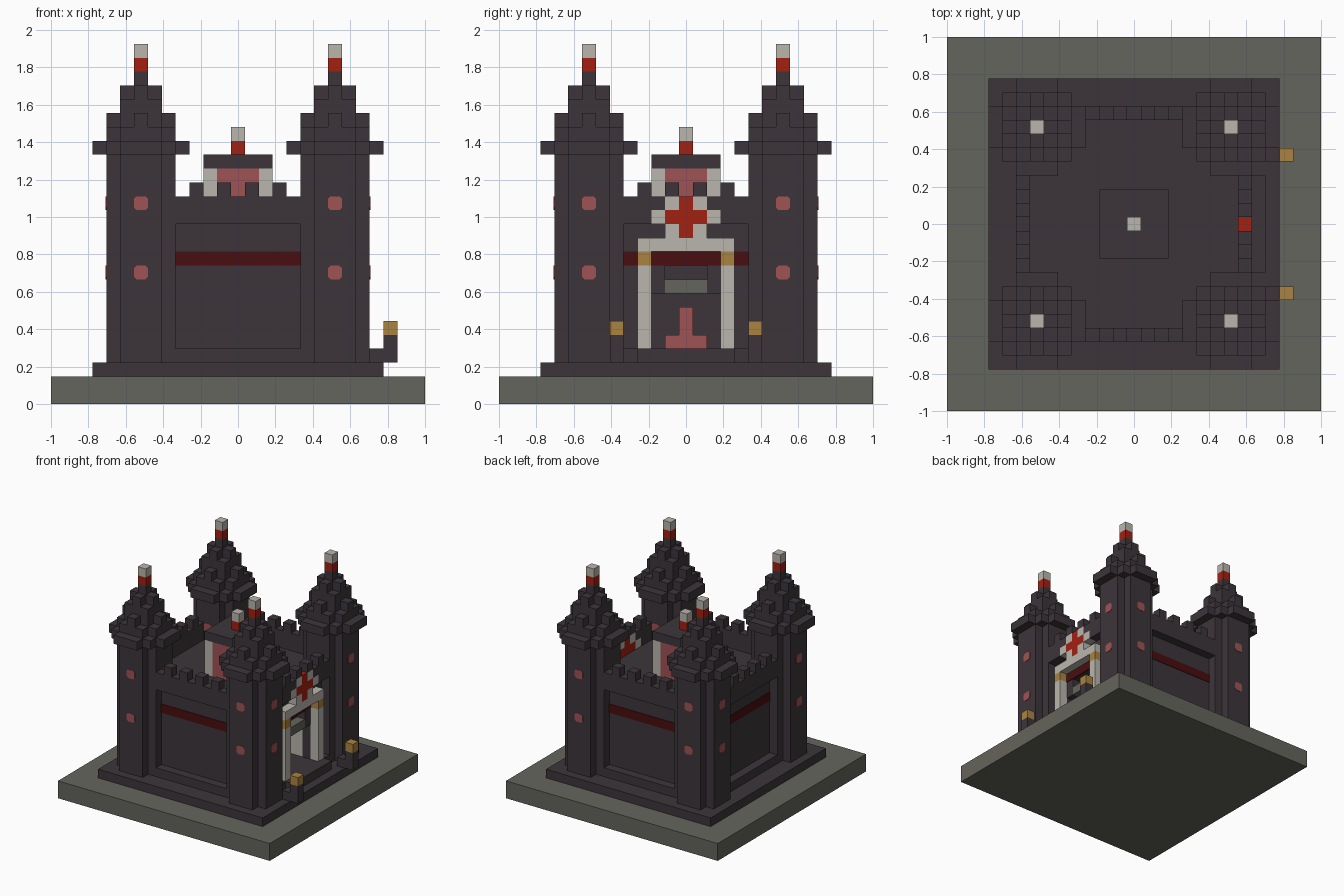
import bpy, bmesh, math
from mathutils import Matrix, Vector

U = 2 / 27  # one block

if "Cube" in bpy.data.objects:
    bpy.data.objects.remove(bpy.data.objects["Cube"])


def material(name, rgb):
    m = bpy.data.materials.new(name)
    m.use_nodes = True
    m.diffuse_color = (*rgb, 1)
    m.node_tree.nodes["Principled BSDF"].inputs["Base Color"].default_value = (*rgb, 1)
    return m


DARK = material("dark stone", (0.046, 0.036, 0.043))
GREY = material("grey ground", (0.127, 0.13, 0.107))
WHITE = material("pale stone", (0.49, 0.47, 0.42))
PINK = material("pink glass", (0.35, 0.085, 0.089))
RED = material("bright red", (0.36, 0.015, 0.006))
MAROON = material("dark red", (0.068, 0.004, 0.005))
GOLD = material("gold", (0.41, 0.23, 0.052))


def finish(name, bm, mat):
    bmesh.ops.recalc_face_normals(bm, faces=bm.faces)
    bmesh.ops.scale(bm, vec=(U, U, U), verts=bm.verts)
    mesh = bpy.data.meshes.new(name)
    bm.to_mesh(mesh)
    bm.free()
    mesh.materials.append(mat)
    ob = bpy.data.objects.new(name, mesh)
    bpy.context.collection.objects.link(ob)
    return ob


def box(name, mat, x, y, z, turn=0):
    """Box given by (low, high) block edges, turned about the centre."""
    bm = bmesh.new()
    size = [b - a for a, b in (x, y, z)]
    mid = Vector([(a + b) / 2 for a, b in (x, y, z)])
    rot = Matrix.Rotation(turn * math.pi / 2, 4, "Z")
    bmesh.ops.create_cube(bm, size=1, matrix=rot @ Matrix.Translation(mid) @ Matrix.Diagonal((*size, 1)))
    return finish(name, bm, mat)


def prism(name, mat, points, z, matrix):
    """Extrude an outline between two heights."""
    bm = bmesh.new()
    face = bm.faces.new([bm.verts.new((px, py, z[0])) for px, py in points])
    up = bmesh.ops.extrude_face_region(bm, geom=[face])["geom"]
    moved = [v for v in up if isinstance(v, bmesh.types.BMVert)]
    bmesh.ops.translate(bm, vec=(0, 0, z[1] - z[0]), verts=moved)
    bm.transform(matrix)
    return finish(name, bm, mat)


def stepped(half):
    """Four-fold stepped outline; half[d] is the half width of row d."""
    quarter = []
    for d in range(len(half) - 1, -1, -1):
        for p in ((half[d] + 0.5, d + 0.5), (half[d] + 0.5, max(d - 0.5, 0.5))):
            if p not in quarter:
                quarter.append(p)
    points = []
    for _ in range(4):
        points += [p for p in quarter if p not in points]
        quarter = [(y, -x) for x, y in quarter]
    return points


def finial(name, x, y, z):
    for part, mat, k in (("band", RED, 0), ("tip", WHITE, 1)):
        box(f"{name}_{part}", mat, (x - .5, x + .5), (y - .5, y + .5), (z + k, z + k + 1))


# Ground and plinth
box("ground_slab", GREY, (-13.5, 13.5), (-13.5, 13.5), (0, 2))
box("plinth", DARK, (-10.5, 10.5), (-10.5, 10.5), (2, 3))

# Castle body around the hall
box("body_main", DARK, (-7.5, 4.5), (-7.5, 7.5), (3, 13))
box("body_floor", DARK, (4.5, 7.5), (-7.5, 7.5), (3, 4))
for s in (-1, 1):
    box("body_side", DARK, (4.5, 7.5), sorted((s * 3.5, s * 7.5)), (4, 13))
    box("door_jamb", DARK, (6.5, 7.5), sorted((s * 2.5, s * 3.5)), (4, 8))
    box("hall_lining", WHITE, (4.5, 6.5), sorted((s * 2.5, s * 3.5)), (4, 8))
    box("lintel_side", DARK, (4.5, 7.5), sorted((s * 1.5, s * 3.5)), (8, 10))
box("lintel_top", DARK, (4.5, 7.5), (-3.5, 3.5), (10, 13))
box("lintel_core", DARK, (4.5, 6.5), (-1.5, 1.5), (8, 10))
box("door_sign", GREY, (6.5, 7.5), (-1.5, 1.5), (8, 9))

# Pink seat at the end of the hall
box("seat_base", PINK, (4.5, 5), (-1.5, 1.5), (4, 5))
box("seat_back", PINK, (4.5, 5), (-.5, .5), (5, 7))

# Walls: sill, parapet, merlons and stripe on each side (turn 0 is the gate)
for turn in range(4):
    box("wall_sill", DARK, (7.5, 8.5), (-4.5, 4.5), (3, 4), turn)
    box("wall_stripe", MAROON, (7.4, 7.56), (-4.5, 4.5), (10, 11), turn)
    if turn:
        box("parapet", DARK, (7.5, 8.5), (-4.5, 4.5), (13, 15), turn)
    for k in (-3, -1, 1, 3):
        box("merlon", DARK, (7.5, 8.5), (k - .5, k + .5), (15, 16), turn)

# Gate parapet with the cross let into it
X = (7.5, 8.5)
box("cross_upright", RED, X, (-.5, .5), (12, 15))
for s in (-1, 1):
    def side(name, mat, a, b, z):
        box(name, mat, X, sorted((s * a, s * b)), z)
    side("cross_arm", RED, .5, 1.5, (13, 14))
    side("cross_border_low", WHITE, .5, 1.5, (12, 13))
    side("cross_border_high", WHITE, .5, 1.5, (14, 15))
    side("cross_border_end", WHITE, 1.5, 2.5, (13, 14))
    side("gate_parapet_low", DARK, 2.5, 4.5, (13, 14))
    side("gate_parapet_high", DARK, 1.5, 4.5, (14, 15))
    side("gate_pillar", WHITE, 2.5, 3.5, (4, 10))
    side("gate_capital", GOLD, 2.5, 3.5, (10, 11))
    # Lamps in front of the gate
    lamp = sorted((s * 4.5, s * 5.5))
    box("lamp_bracket", DARK, (9.5, 11.5), lamp, (3, 4))
    box("lamp_post", DARK, (10.5, 11.5), lamp, (4, 5))
    box("lamp", GOLD, (10.5, 11.5), lamp, (5, 6))
box("gate_beam", WHITE, X, (-3.5, 3.5), (11, 12))
box("gate_step", DARK, (8.5, 9.5), (-3.5, 3.5), (3, 4))

# Corner towers: rows of half widths with their heights
LAYERS = (
    ("shaft", (2, 2, 1), (3, 18)),
    ("collar", (3, 3, 2, 1), (18, 19)),
    ("roof_low", (2, 2, 1), (19, 20)),
    ("roof_mid", (2, 1, 0), (20, 21)),
    ("roof_high", (1, 1), (21, 22)),
    ("roof_cross", (1, 0), (22, 23)),
    ("roof_peak", (0,), (23, 24)),
)
A, B = 0.5, 0.32
PANE = [(A, B), (B, A), (-B, A), (-A, B), (-A, -B), (-B, -A), (B, -A), (A, -B)]
for cx in (-7, 7):
    for cy in (-7, 7):
        place = Matrix.Translation((cx, cy, 0))
        for part, half, z in LAYERS:
            prism(f"tower_{part}", DARK, stepped(half), z, place)
        finial("tower_finial", cx, cy, 24)
        for turn in range(4):
            spin = Matrix.Rotation(turn * math.pi / 2, 4, "Z")
            out = spin @ Vector((1, 0, 0))
            outward = out.x * cx + out.y * cy > 0
            for z in (9.5, 14.5) if outward else (14.5,):
                m = place @ spin @ Matrix.Translation((2.5, 0, z)) @ Matrix.Rotation(math.pi / 2, 4, "Y")
                prism("tower_window", PINK, PANE, (-.05, .05), m)

# Keep on the roof
prism("keep_walls", PINK, stepped((2, 2, 1)), (13, 17), Matrix())
for sx in (-1, 1):
    for sy in (-1, 1):
        box("keep_corner", WHITE, sorted((sx * 1.5, sx * 2.5)), sorted((sy * 1.5, sy * 2.5)), (13, 17))
box("keep_roof", DARK, (-2.5, 2.5), (-2.5, 2.5), (17, 18))
finial("keep_finial", 0, 0, 18)
